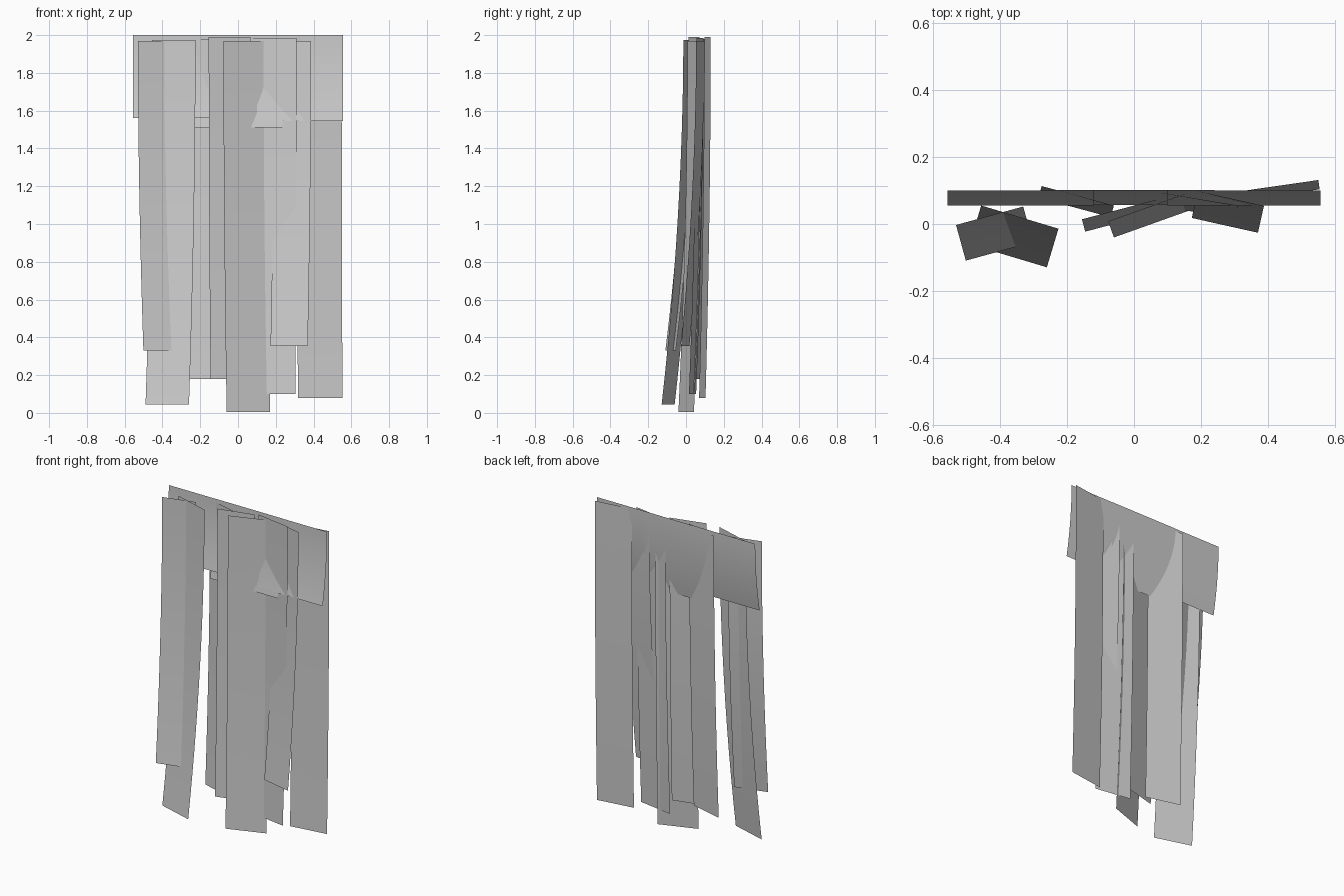
import bpy
from mathutils import Vector

if "Cube" in bpy.data.objects:
    bpy.data.objects.remove(bpy.data.objects["Cube"])


def sheet(name, left, right, z_top, z_bottom, drop, rows=12, power=1.9):
    """Thin hanging sheet: its top edge runs left-right, the lower end bends forward."""
    a, b = Vector(left), Vector(right)
    along = (b - a).normalized()
    forward = Vector((along.y, -along.x))
    verts, faces = [], []
    for i in range(rows + 1):
        t = i / rows
        z = z_top + (z_bottom - z_top) * t
        off = forward * drop * t ** power
        for p in (a, b):
            q = p + off
            verts.append((q.x, q.y, z))
    for i in range(rows):
        k = 2 * i
        faces.append((k, k + 2, k + 3, k + 1))
    mesh = bpy.data.meshes.new(name)
    mesh.from_pydata(verts, [], faces)
    for poly in mesh.polygons:
        poly.use_smooth = True
    obj = bpy.data.objects.new(name, mesh)
    bpy.context.collection.objects.link(obj)
    return obj


# Short overlapping top band: x start, x end, lower z, y offset
for name, x0, x1, zb, dy in (
    ("band_left", -0.556, -0.12, 1.56, 0.0),
    ("band_middle", -0.235, 0.24, 1.51, 0.001),
    ("band_right", 0.10, 0.556, 1.545, 0.0),
):
    sheet(name, (x0, 0.10 + dy), (x1, 0.10 + dy), 2.0, zb, 0.045)

# Long hanging strips: top left xy, top right xy, top z, bottom z, forward bend
strips = (
    ((-0.530, -0.003), (-0.330, 0.052), 1.97, 0.33, 0.110),
    ((-0.455, 0.055), (-0.225, -0.014), 1.975, 0.045, 0.120),
    ((-0.275, 0.113), (-0.060, 0.055), 1.98, 0.18, 0.036),
    ((-0.155, 0.014), (0.065, 0.072), 1.99, 0.18, 0.038),
    ((-0.077, 0.008), (0.153, 0.090), 1.97, 0.005, 0.051),
    ((0.080, 0.093), (0.310, 0.055), 1.985, 0.10, 0.040),
    ((0.190, 0.098), (0.387, 0.054), 1.97, 0.355, 0.082),
    ((0.313, 0.097), (0.549, 0.131), 1.99, 0.08, 0.028),
)
for n, (left, right, zt, zb, drop) in enumerate(strips, 1):
    sheet(f"hanging_strip_{n}", left, right, zt, zb, drop)
